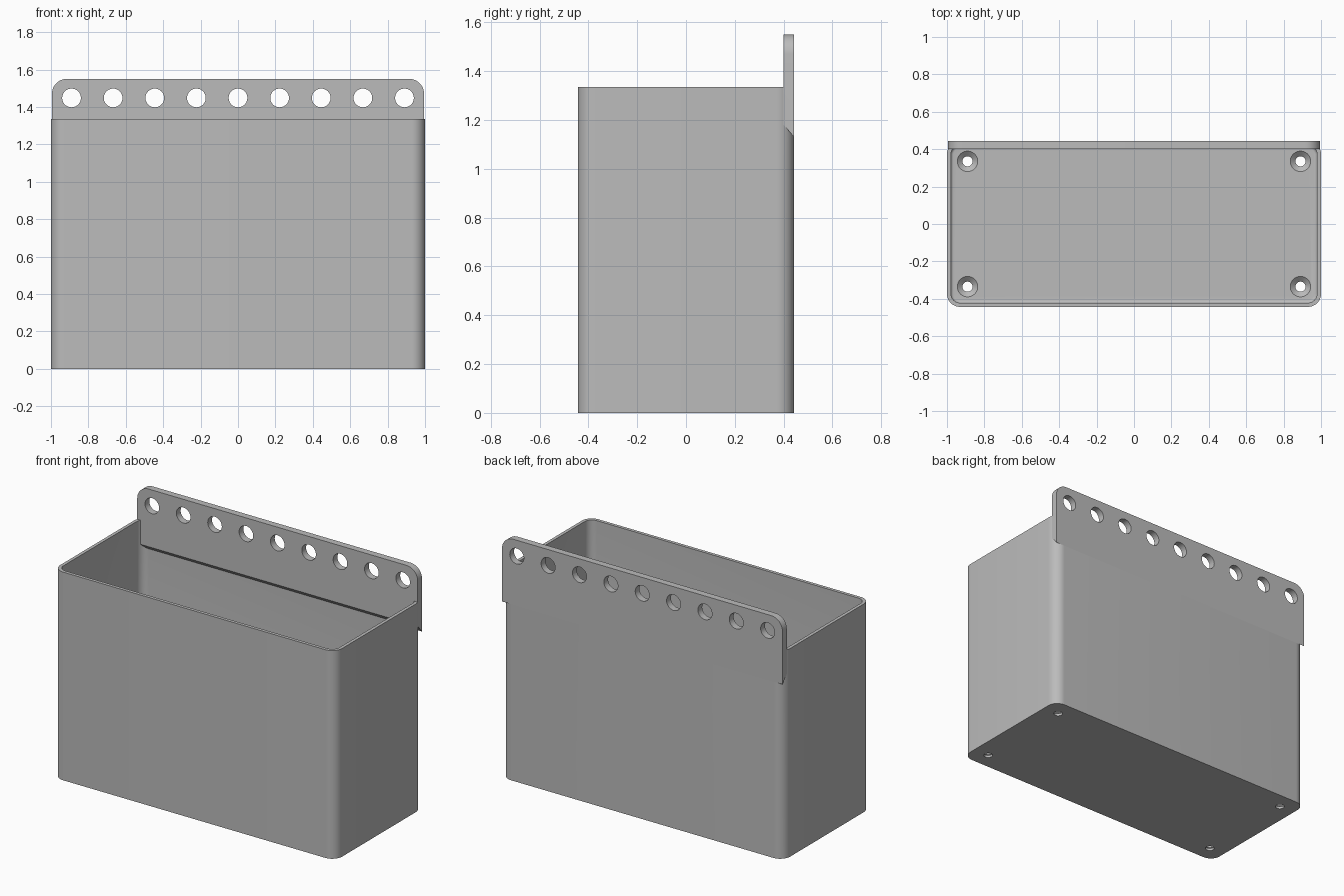
import bpy, bmesh, math

cube = bpy.data.objects.get("Cube")
if cube:
    bpy.data.objects.remove(cube)

grey = bpy.data.materials.new("plain grey")
grey.use_nodes = True
colour = (0.5, 0.5, 0.5, 1)
grey.diffuse_color = colour
grey.node_tree.nodes["Principled BSDF"].inputs["Base Color"].default_value = colour


def finish(bm, name):
    bmesh.ops.recalc_face_normals(bm, faces=bm.faces[:])
    mesh = bpy.data.meshes.new(name)
    bm.to_mesh(mesh)
    bm.free()
    mesh.materials.append(grey)
    obj = bpy.data.objects.new(name, mesh)
    bpy.context.collection.objects.link(obj)
    return obj


def rounded_box(name, half_x, half_y, low, high, radius, floor_radius=0):
    """Box with rounded upright edges and an optional fillet at its bottom."""
    bm = bmesh.new()
    bmesh.ops.create_cube(bm, size=1)
    for v in bm.verts:
        v.co = (2 * half_x * v.co.x, 2 * half_y * v.co.y, low if v.co.z < 0 else high)
    upright = [e for e in bm.edges if abs(e.verts[0].co.z - e.verts[1].co.z) > 0.1]
    bmesh.ops.bevel(bm, geom=upright, offset=radius, segments=10, profile=0.5, affect='EDGES')
    if floor_radius:
        bottom = [e for e in bm.edges if all(abs(v.co.z - low) < 1e-5 for v in e.verts)]
        bmesh.ops.bevel(bm, geom=bottom, offset=floor_radius, segments=4, profile=0.5, affect='EDGES')
    return finish(bm, name)


def cone_cutter(bm, centre, r_low, r_high, depth, along_y=False):
    made = bmesh.ops.create_cone(bm, cap_ends=True, segments=40, radius1=r_low, radius2=r_high, depth=depth)
    for v in made["verts"]:
        x, y, z = v.co
        v.co = (x, z, -y) if along_y else (x, y, z)
        v.co.x += centre[0]
        v.co.y += centre[1]
        v.co.z += centre[2]


def combine(target, tool, operation):
    mod = target.modifiers.new(operation.title(), 'BOOLEAN')
    mod.operation = operation
    mod.solver = 'EXACT'
    mod.object = tool
    bpy.context.view_layer.objects.active = target
    bpy.ops.object.modifier_apply(modifier=mod.name)
    bpy.data.objects.remove(tool)


# Open-topped bin with thin walls
HEIGHT, FLOOR = 1.335, 0.04
bin_body = rounded_box("bin", 1.0, 0.443, 0, HEIGHT, 0.07)
combine(bin_body, rounded_box("cavity", 0.979, 0.422, FLOOR, 1.6, 0.05, 0.015), 'DIFFERENCE')

# Hanging plate: rounded top corners, sloping lower edge
FRONT, BACK, TOP, BOTTOM, HALF, R = 0.4, 0.4435, 1.55, 1.13, 0.995, 0.08
outline = [(-HALF, BOTTOM), (HALF, BOTTOM)]
for side, start in ((1, 0), (-1, 90)):
    for step in range(11):
        a = math.radians(start + 9 * step)
        outline.append((side * (HALF - R) + R * math.cos(a), TOP - R + R * math.sin(a)))
bm = bmesh.new()
rear = [bm.verts.new((x, BACK, z)) for x, z in outline]
fore = [bm.verts.new((x, FRONT, z + (0.05 if z == BOTTOM else 0))) for x, z in outline]
bm.faces.new(rear)
bm.faces.new(fore[::-1])
for i in range(len(outline)):
    j = (i + 1) % len(outline)
    bm.faces.new((rear[i], fore[i], fore[j], rear[j]))
plate = finish(bm, "hanging_plate")
combine(bin_body, plate, 'UNION')

# Row of nine hanging holes
bm = bmesh.new()
for i in range(-4, 5):
    cone_cutter(bm, (i * 0.2225, 0.42, 1.448), 0.05, 0.05, 0.2, True)
combine(bin_body, finish(bm, "hanging_holes"), 'DIFFERENCE')

# Countersunk screw holes in the floor corners
for r_low, r_high, z, depth, label in ((0.027, 0.027, 0, 0.2, "screw_holes"),
                                       (0.022, 0.058, FLOOR - 0.013, 0.032, "countersinks")):
    bm = bmesh.new()
    for sx in (-1, 1):
        for sy in (-1, 1):
            cone_cutter(bm, (sx * 0.89, sy * 0.335, z), r_low, r_high, depth)
    combine(bin_body, finish(bm, label), 'DIFFERENCE')

bin_body.select_set(True)
bpy.context.view_layer.objects.active = bin_body
bpy.ops.object.shade_smooth_by_angle(angle=math.radians(30))
